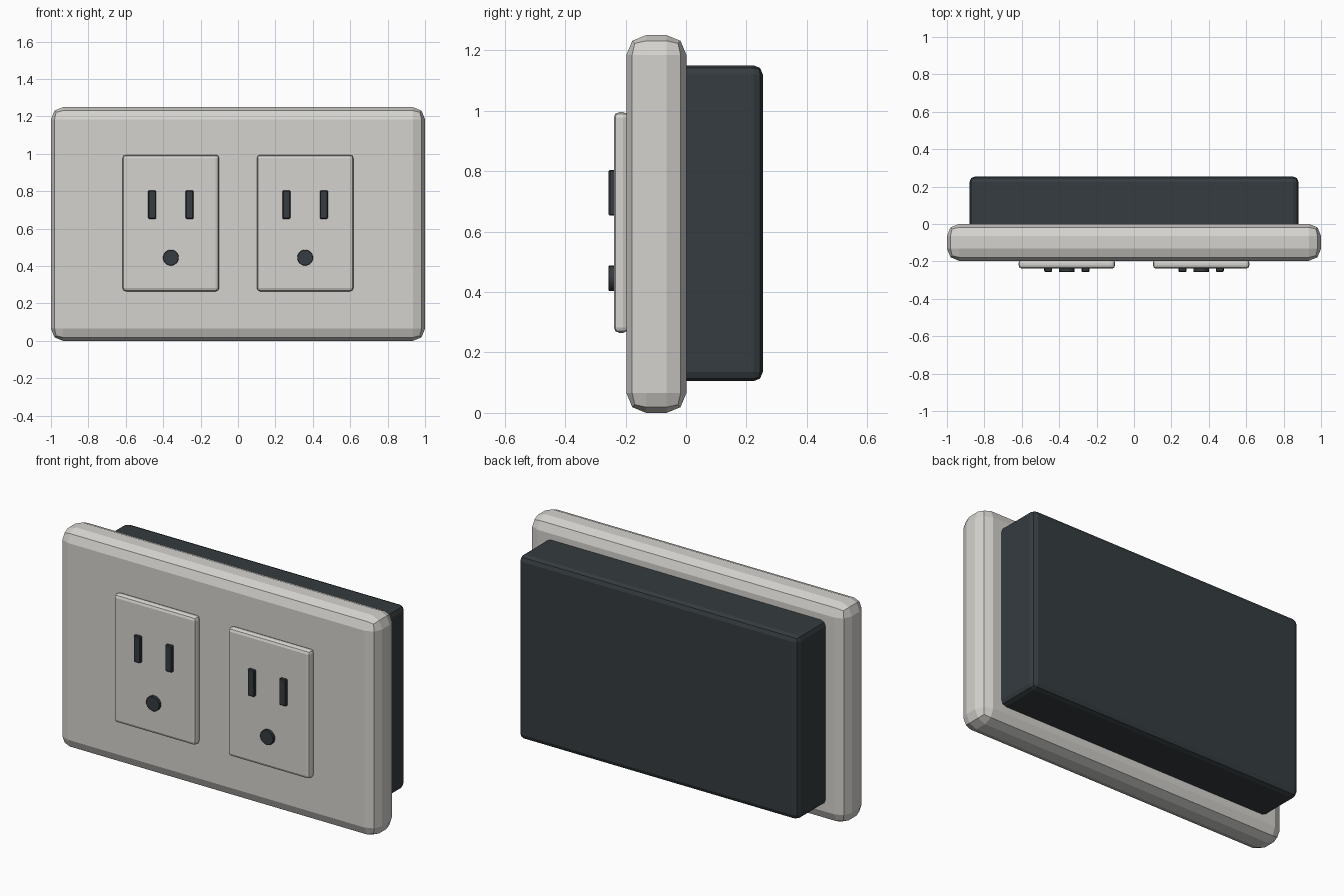
import bpy
import math

if "Cube" in bpy.data.objects:
    bpy.data.objects.remove(bpy.data.objects["Cube"])


def material(name, color):
    m = bpy.data.materials.new(name)
    m.diffuse_color = color
    m.use_nodes = True
    m.node_tree.nodes["Principled BSDF"].inputs["Base Color"].default_value = m.diffuse_color
    return m


ivory = material("ivory_plastic", (0.66, 0.65, 0.62, 1))
dark = material("dark_plastic", (0.035, 0.045, 0.05, 1))


def finish(ob, name, mat, bevel, segments):
    ob.name = name
    ob.data.materials.append(mat)
    mod = ob.modifiers.new("edge_bevel", 'BEVEL')
    mod.width = bevel
    mod.segments = segments
    mod.limit_method = 'ANGLE'
    mod.angle_limit = math.radians(40)
    return ob


def box(name, x, y, z, mat, bevel, segments=2):
    """Bevelled box from (min, max) pairs on each axis."""
    bpy.ops.mesh.primitive_cube_add(size=1, location=[sum(r) / 2 for r in (x, y, z)])
    ob = bpy.context.object
    ob.scale = [r[1] - r[0] for r in (x, y, z)]
    bpy.ops.object.transform_apply(location=False, rotation=False, scale=True)
    return finish(ob, name, mat, bevel, segments)


# Wall plate and the box behind it
box("wall_plate", (-1, 1), (-0.197, 0.001), (0, 1.25), ivory, 0.065)
box("back_box", (-0.88, 0.88), (-0.05, 0.254), (0.105, 1.15), dark, 0.03)

# Two sockets, each with two blade slots and a round earth hole
for side, cx in (("left", -0.359), ("right", 0.359)):
    box(side + "_socket_face", (cx - 0.258, cx + 0.258), (-0.239, -0.19),
        (0.265, 0.995), ivory, 0.018)
    for i, dx in enumerate((-0.1, 0.1)):
        sx = cx + dx
        box(f"{side}_blade_slot_{i + 1}", (sx - 0.021, sx + 0.021), (-0.256, -0.23),
            (0.653, 0.804), dark, 0.004, 1)
    bpy.ops.mesh.primitive_cylinder_add(vertices=24, radius=0.042, depth=0.026,
                                        location=(cx, -0.243, 0.445),
                                        rotation=(math.pi / 2, 0, 0))
    finish(bpy.context.object, side + "_earth_hole", dark, 0.002, 1)
